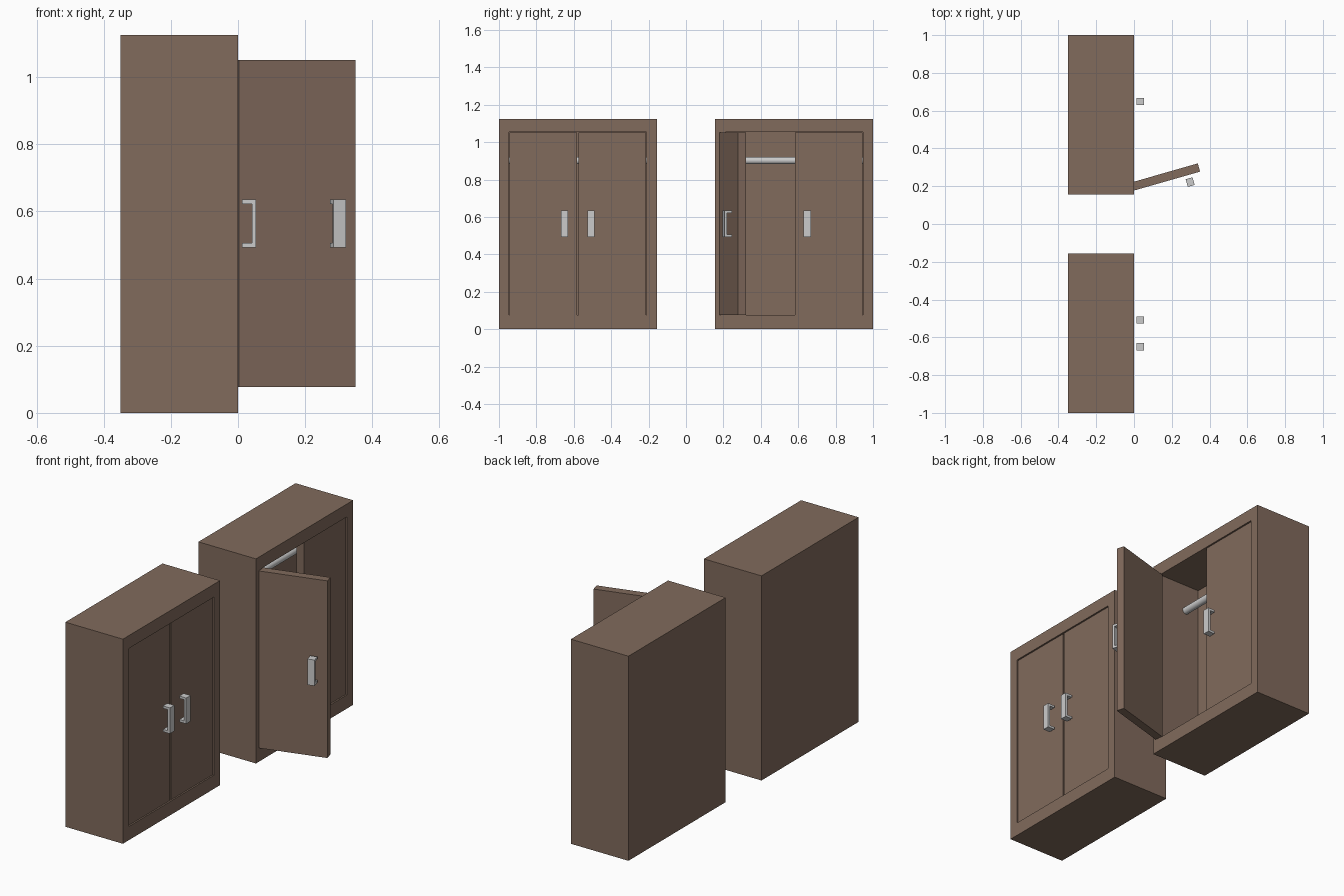
import bpy, bmesh, math
from mathutils import Matrix

if "Cube" in bpy.data.objects:
    bpy.data.objects.remove(bpy.data.objects["Cube"])

wood = bpy.data.materials.new("wood")
wood.diffuse_color = (0.22, 0.145, 0.107, 1)
wood.use_nodes = True
wood.node_tree.nodes["Principled BSDF"].inputs["Base Color"].default_value = wood.diffuse_color


def finish(name, bm, mat=None):
    bmesh.ops.recalc_face_normals(bm, faces=bm.faces)
    me = bpy.data.meshes.new(name)
    bm.to_mesh(me)
    bm.free()
    ob = bpy.data.objects.new(name, me)
    bpy.context.collection.objects.link(ob)
    if mat:
        me.materials.append(mat)
    return ob


def box(name, x, y, z, mat=None):
    bm = bmesh.new()
    bmesh.ops.create_cube(bm, size=1)
    for v in bm.verts:
        v.co = [a + (b - a) * (c + 0.5) for (a, b), c in zip((x, y, z), v.co)]
    return finish(name, bm, mat)


# Hollow cabinet body, open towards +x
def body(name, y0, y1):
    bm = bmesh.new()

    def ring(x, m, z0, z1):
        pts = ((y0 + m, z0), (y1 - m, z0), (y1 - m, z1), (y0 + m, z1))
        return [bm.verts.new((x, y, z)) for y, z in pts]

    rings = [ring(-0.35, 0, 0, 1.125), ring(0, 0, 0, 1.125),
             ring(0, 0.054, 0.075, 1.054), ring(-0.26, 0.054, 0.075, 1.054)]
    for a, b in zip(rings, rings[1:]):
        for i in range(4):
            j = (i + 1) % 4
            bm.faces.new((a[i], a[j], b[j], b[i]))
    bm.faces.new(rings[0])
    bm.faces.new(rings[-1])
    return finish(name, bm, wood)


# Bracket handle: U profile in x-z, extruded across y
def handle(name, yc):
    x0, x1, t, z0, z1 = 0.018, 0.060, 0.013, 0.493, 0.635
    prof = [(x0, z0), (x1, z0), (x1, z1), (x0, z1), (x0, z1 - t),
            (x1 - t, z1 - t), (x1 - t, z0 + t), (x0, z0 + t)]
    bm = bmesh.new()
    f = bm.faces.new([bm.verts.new((x, yc - 0.019, z)) for x, z in prof])
    ext = bmesh.ops.extrude_face_region(bm, geom=[f])["geom"]
    bmesh.ops.translate(bm, vec=(0, 0.038, 0),
                        verts=[v for v in ext if isinstance(v, bmesh.types.BMVert)])
    return finish(name, bm)


# Door with its handle; hinge edge at origin, panel runs along side * y
def door(name, hinge, side, angle=0):
    m = Matrix.Translation(hinge) @ Matrix.Rotation(math.radians(angle), 4, "Z")
    y = sorted((0, side * 0.361))
    for ob in (box(name, (-0.045, 0), y, (0.077, 1.051), wood),
               handle(name + "_handle", side * 0.295)):
        ob.matrix_world = m


# Hanging rail between the side walls
def rail(name, y0, y1):
    bpy.ops.mesh.primitive_cylinder_add(
        vertices=32, radius=0.02, depth=y1 - y0,
        location=(-0.175, (y0 + y1) / 2, 0.902), rotation=(math.pi / 2, 0, 0))
    bpy.context.object.name = name
    bpy.ops.object.shade_smooth_by_angle()


for label, y0, y1 in (("closed_wardrobe", -1, -0.156), ("open_wardrobe", 0.156, 1)):
    body(label + "_body", y0, y1)
    rail(label + "_rail", y0 + 0.054, y1 - 0.054)

R = -0.006
door("closed_left_door", (R, -0.945, 0), 1)
door("closed_right_door", (R, -0.213, 0), -1)
door("open_side_closed_door", (R, 0.943, 0), -1)
door("open_side_open_door", (0.003, 0.178, 0), 1, -74)
